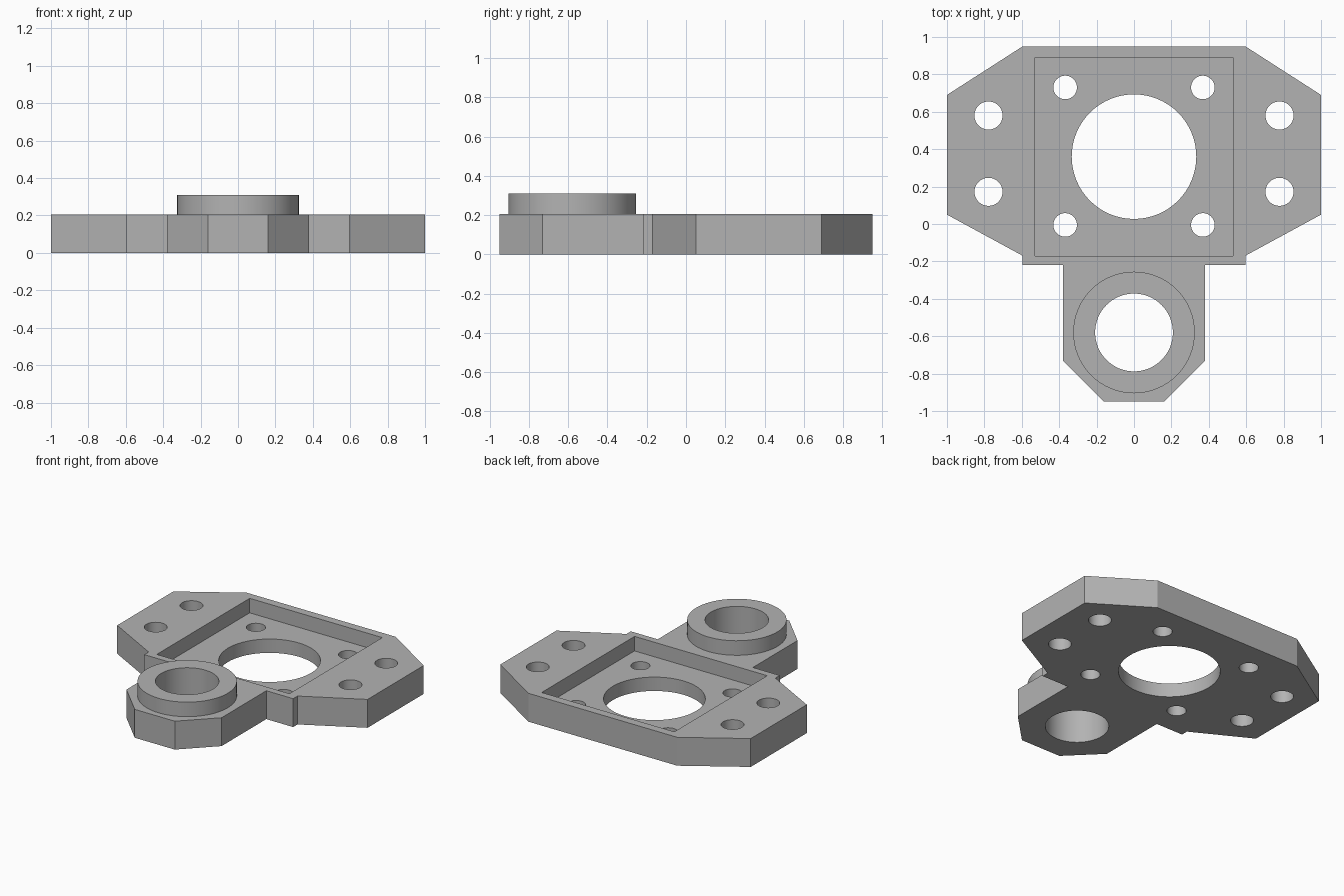
import bpy
import bmesh

if "Cube" in bpy.data.objects:
    bpy.data.objects.remove(bpy.data.objects["Cube"], do_unlink=True)

PLATE_TOP, BOSS_TOP, POCKET_FLOOR = 0.205, 0.31, 0.1

grey = bpy.data.materials.new("plain grey")
grey.use_nodes = True
grey.diffuse_color = (0.45, 0.45, 0.45, 1)
grey.node_tree.nodes["Principled BSDF"].inputs["Base Color"].default_value = grey.diffuse_color


def prism(name, outline, z0, z1):
    """Extrude a closed outline from z0 up to z1."""
    bm = bmesh.new()
    face = bm.faces.new([bm.verts.new((x, y, z0)) for x, y in outline])
    top = bmesh.ops.extrude_face_region(bm, geom=[face])["geom"]
    verts = [v for v in top if isinstance(v, bmesh.types.BMVert)]
    bmesh.ops.translate(bm, vec=(0, 0, z1 - z0), verts=verts)
    bmesh.ops.recalc_face_normals(bm, faces=bm.faces)
    mesh = bpy.data.meshes.new(name)
    bm.to_mesh(mesh)
    bm.free()
    mesh.materials.append(grey)
    obj = bpy.data.objects.new(name, mesh)
    bpy.context.collection.objects.link(obj)
    return obj


def cylinder(name, x, y, radius, z0, z1, sides=64):
    bpy.ops.mesh.primitive_cylinder_add(vertices=sides, radius=radius, depth=z1 - z0,
                                        location=(x, y, (z0 + z1) / 2))
    obj = bpy.context.object
    obj.name = name
    obj.data.materials.append(grey)
    return obj


def combine(target, tool, operation):
    """Apply a boolean and discard the tool."""
    tool.hide_render = True
    mod = target.modifiers.new(tool.name, "BOOLEAN")
    mod.operation, mod.object, mod.solver = operation, tool, "EXACT"
    bpy.context.view_layer.objects.active = target
    bpy.ops.object.modifier_apply(modifier=mod.name)
    bpy.data.objects.remove(tool, do_unlink=True)


# Mirrored plate outline with the front tongue
half = [(0.16, -0.95), (0.38, -0.73), (0.38, -0.22), (0.595, -0.22),
        (0.595, -0.17), (1, 0.05), (1, 0.69), (0.595, 0.95)]
outline = half + [(-x, y) for x, y in reversed(half)]
plate = prism("mounting_plate", outline, 0, PLATE_TOP)

# Raised ring on the tongue
combine(plate, cylinder("bearing_boss", 0, -0.58, 0.325, 0.1, BOSS_TOP), "UNION")

# Square pocket in the top
pocket = [(-0.53, -0.17), (0.53, -0.17), (0.53, 0.89), (-0.53, 0.89)]
combine(plate, prism("pocket_cutter", pocket, POCKET_FLOOR, 0.5), "DIFFERENCE")

# Through holes: motor opening, boss bore, pocket screws and wing bolts
holes = [(0, 0.36, 0.333), (0, -0.58, 0.208)]
for side in (-1, 1):
    holes += [(side * 0.368, y, 0.063) for y in (-0.005, 0.73)]
    holes += [(side * 0.778, y, 0.075) for y in (0.172, 0.58)]
for x, y, radius in holes:
    combine(plate, cylinder("hole_cutter", x, y, radius, -0.2, 0.6), "DIFFERENCE")

# Smooth bores with crisp edges
bpy.ops.object.select_all(action="DESELECT")
plate.select_set(True)
bpy.context.view_layer.objects.active = plate
bpy.ops.object.shade_smooth_by_angle(angle=0.5)
